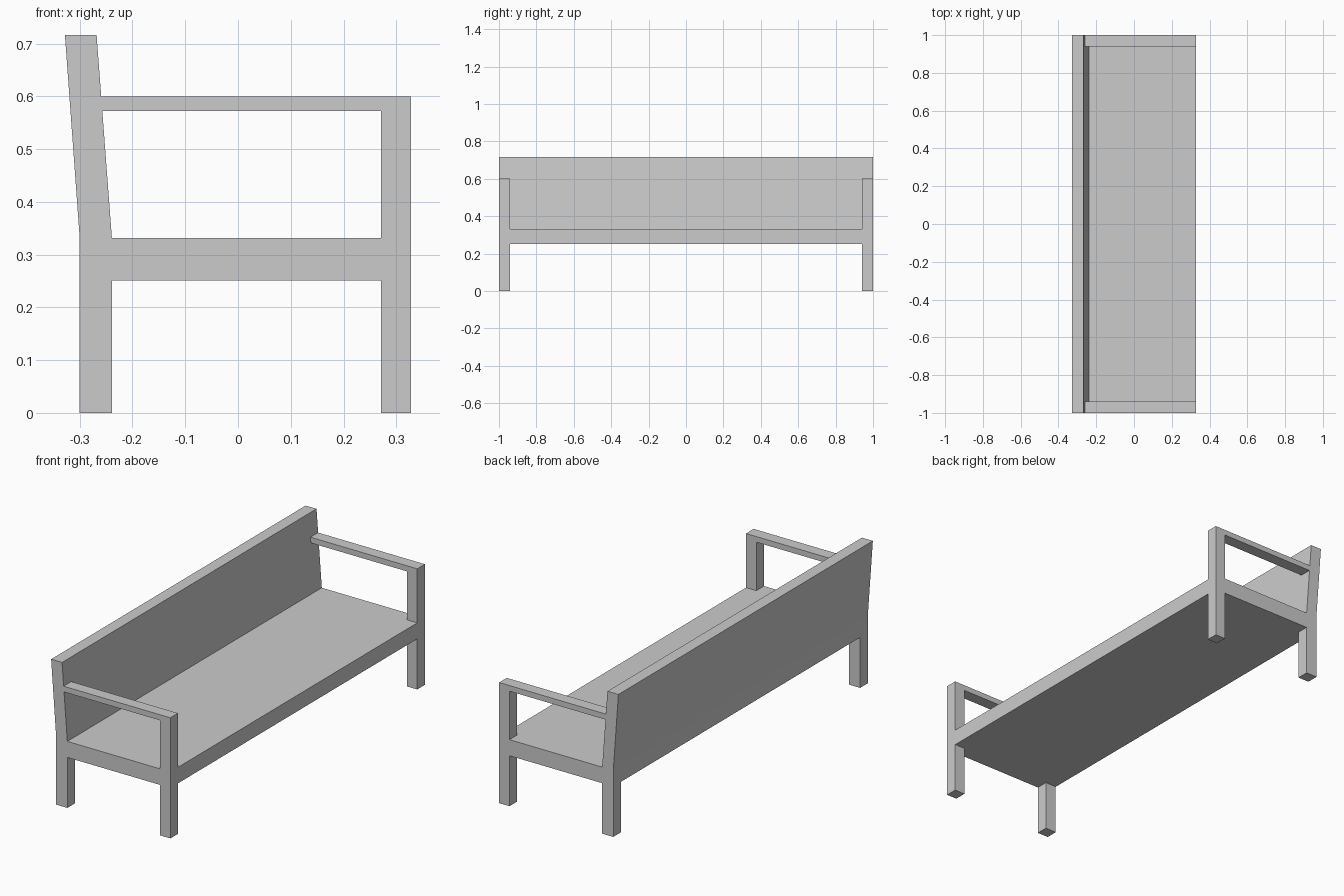
import bpy
import bmesh

if "Cube" in bpy.data.objects:
    bpy.data.objects.remove(bpy.data.objects["Cube"])


def extrude_profile(name, points, y0, y1):
    """Extrude an (x, z) outline along y into a closed solid."""
    bm = bmesh.new()
    face = bm.faces.new([bm.verts.new((x, y0, z)) for x, z in points])
    ext = bmesh.ops.extrude_face_region(bm, geom=[face], use_keep_orig=True)
    verts = [g for g in ext["geom"] if isinstance(g, bmesh.types.BMVert)]
    bmesh.ops.translate(bm, verts=verts, vec=(0, y1 - y0, 0))
    bmesh.ops.recalc_face_normals(bm, faces=bm.faces)
    mesh = bpy.data.meshes.new(name)
    bm.to_mesh(mesh)
    bm.free()
    obj = bpy.data.objects.new(name, mesh)
    bpy.context.collection.objects.link(obj)
    return obj


HALF, LEG = 1.0, 0.06
FRONT, FRONT_IN = 0.328, 0.271
BACK, BACK_IN = -0.30, -0.239
SEAT_LOW, SEAT_TOP = 0.251, 0.331

# Seat and leaning backrest, one continuous L section over the full length
bench = extrude_profile("bench", [
    (BACK, SEAT_LOW), (FRONT, SEAT_LOW), (FRONT, SEAT_TOP), (BACK_IN, SEAT_TOP),
    (-0.268, 0.716), (-0.328, 0.716), (BACK, SEAT_TOP)], -HALF, HALF)

# Outlines of the end parts: back leg, and front leg carrying the armrest
end_parts = {
    "back_leg": [(BACK, 0), (BACK_IN, 0), (BACK_IN, 0.29), (BACK, 0.29)],
    "front_leg_and_armrest": [
        (FRONT_IN, 0), (FRONT, 0), (FRONT, 0.60), (-0.28, 0.60),
        (-0.28, 0.572), (FRONT_IN, 0.572)],
}

# Join both ends to the bench so that no hidden faces remain inside
helpers = []
for name, outline in end_parts.items():
    for y0 in (-HALF, HALF - LEG):
        part = extrude_profile(name, outline, y0, y0 + LEG)
        part.hide_render = True
        mod = bench.modifiers.new("join_" + name, 'BOOLEAN')
        mod.operation = 'UNION'
        mod.solver = 'EXACT'
        mod.object = part
        helpers.append(part)

bpy.context.view_layer.objects.active = bench
bench.select_set(True)
for mod in list(bench.modifiers):
    bpy.ops.object.modifier_apply(modifier=mod.name)
for part in helpers:
    bpy.data.objects.remove(part, do_unlink=True)
